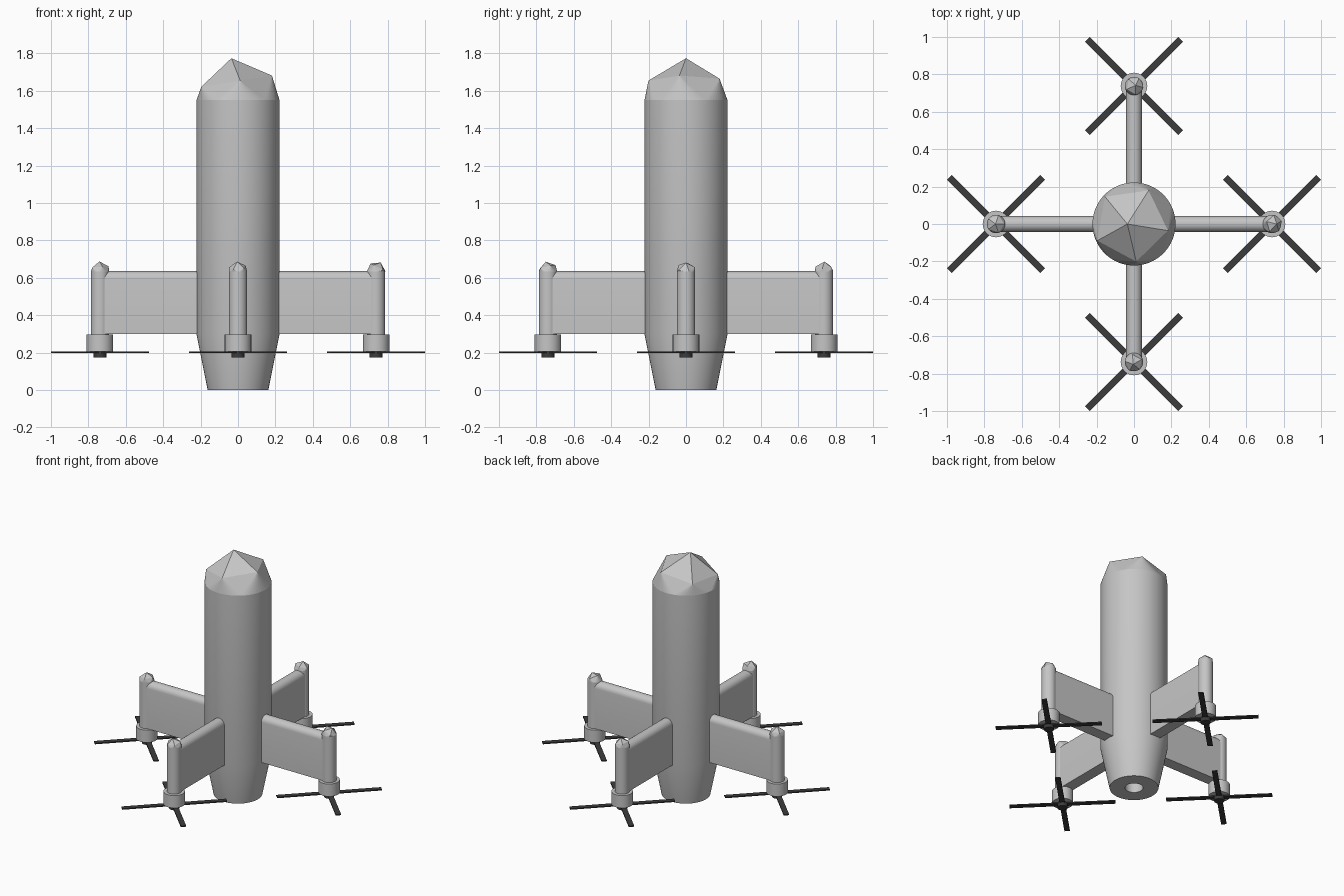
import bpy, bmesh, math
from mathutils import Matrix, Vector

if "Cube" in bpy.data.objects:
    bpy.data.objects.remove(bpy.data.objects["Cube"])


def material(name, c):
    m = bpy.data.materials.new(name)
    m.diffuse_color = (c, c, c, 1)
    m.use_nodes = True
    m.node_tree.nodes["Principled BSDF"].inputs["Base Color"].default_value = m.diffuse_color
    return m


GREY = material("light_grey", 0.56)
DARK = material("dark_grey", 0.045)


def finish(bm, name, mat, smooth=True):
    bmesh.ops.recalc_face_normals(bm, faces=bm.faces[:])
    me = bpy.data.meshes.new(name)
    bm.to_mesh(me)
    bm.free()
    me.materials.append(mat)
    ob = bpy.data.objects.new(name, me)
    bpy.context.collection.objects.link(ob)
    if smooth:
        bpy.context.view_layer.objects.active = ob
        ob.select_set(True)
        bpy.ops.object.shade_smooth_by_angle(angle=math.radians(30))
        ob.select_set(False)
    return ob


def lathe(name, profile, mat, center=(0, 0), n=48):
    """Revolve (radius, z) points; radius 0 closes an end."""
    bm = bmesh.new()
    rings = []
    for r, z in profile:
        if r == 0:
            rings.append([bm.verts.new((*center, z))] * n)
        else:
            rings.append([bm.verts.new((center[0] + r * math.cos(2 * math.pi * i / n),
                                        center[1] + r * math.sin(2 * math.pi * i / n), z))
                          for i in range(n)])
    for a, b in zip(rings, rings[1:]):
        for i in range(n):
            j = (i + 1) % n
            bm.faces.new(list(dict.fromkeys((a[i], a[j], b[j], b[i]))))
    return finish(bm, name, mat)


def faceted_cap(name, center, ring_r, ball_r, tilt, phase, tilt_dir, n=48):
    """Hull of a circular rim and a tilted 20-sided ball."""
    bm = bmesh.new()
    rot = (Matrix.Rotation(tilt_dir, 3, 'Z') @ Matrix.Rotation(tilt, 3, 'Y')
           @ Matrix.Rotation(phase - tilt_dir, 3, 'Z'))
    pts = [Vector((0, 0, 1))]
    for k in range(5):
        a = 2 * math.pi * k / 5
        pts.append(Vector((0.8944 * math.cos(a), 0.8944 * math.sin(a), 0.4472)))
    for p in pts:
        bm.verts.new(Vector(center) + rot @ p * ball_r)
    for i in range(n):
        a = 2 * math.pi * i / n
        bm.verts.new(Vector(center) + Vector((math.cos(a), math.sin(a), 0)) * ring_r)
    res = bmesh.ops.convex_hull(bm, input=bm.verts[:])
    junk = [v for v in set(res["geom_interior"] + res["geom_unused"])
            if isinstance(v, bmesh.types.BMVert)]
    bmesh.ops.delete(bm, geom=junk, context='VERTS')
    return finish(bm, name, GREY, smooth=False)


# Fuselage with tapered tail and round tail recess
lathe("fuselage", [(0, 0.12), (0.06, 0.12), (0.06, 0), (0.162, 0), (0.222, 0.3),
                   (0.222, 1.55), (0, 1.55)], GREY, n=64)
faceted_cap("nose", (0, 0, 1.55), 0.222, 0.227, math.radians(9),
            math.radians(-10), math.pi, n=64)


# Fin: flat slab with a rounded top edge, swept outwards
def fin(name, rot):
    bm = bmesh.new()
    r = 0.042
    section = [(-r, 0.3), (r, 0.3)]
    section += [(r * math.cos(math.pi * i / 12), 0.594 + r * math.sin(math.pi * i / 12))
                for i in range(13)]
    ends = [[bm.verts.new(rot @ Vector((x, y, z))) for y, z in section] for x in (0.15, 0.74)]
    n = len(section)
    for i in range(n):
        j = (i + 1) % n
        bm.faces.new((ends[0][i], ends[0][j], ends[1][j], ends[1][i]))
    for e in ends:
        bm.faces.new(e)
    finish(bm, name, GREY)


# Rotor: two crossed thin bars
def rotor(name, c):
    bm = bmesh.new()
    for a in (45, 135):
        m = (Matrix.Translation((c.x, c.y, 0.202)) @ Matrix.Rotation(math.radians(a), 4, 'Z')
             @ Matrix.Diagonal((0.706, 0.036, 0.008, 1)))
        bmesh.ops.create_cube(bm, size=1, matrix=m)
    finish(bm, name, DARK, smooth=False)


# Tilt, phase and lean direction of each nacelle tip, in degrees
TIPS = [(28, 20, 0), (10, 60, 20), (3, 0, 180), (14, 25, 250)]
for k, side in enumerate(("right", "back", "left", "front")):
    rot = Matrix.Rotation(k * math.pi / 2, 3, 'Z')
    c = rot @ Vector((0.738, 0, 0))
    fin(side + "_fin", rot)
    lathe(side + "_nacelle", [(0, 0.29), (0.049, 0.29), (0.049, 0.635), (0, 0.635)],
          GREY, (c.x, c.y), 32)
    t, p, d = (math.radians(v) for v in TIPS[k])
    faceted_cap(side + "_nacelle_tip", (c.x, c.y, 0.635), 0.049, 0.053, t, p, d, 32)
    lathe(side + "_motor", [(0, 0.207), (0.071, 0.207), (0.071, 0.298), (0, 0.298)],
          GREY, (c.x, c.y), 32)
    lathe(side + "_rotor_hub", [(0, 0.173), (0.034, 0.173), (0.034, 0.207), (0, 0.207)],
          DARK, (c.x, c.y), 24)
    rotor(side + "_rotor", c)
